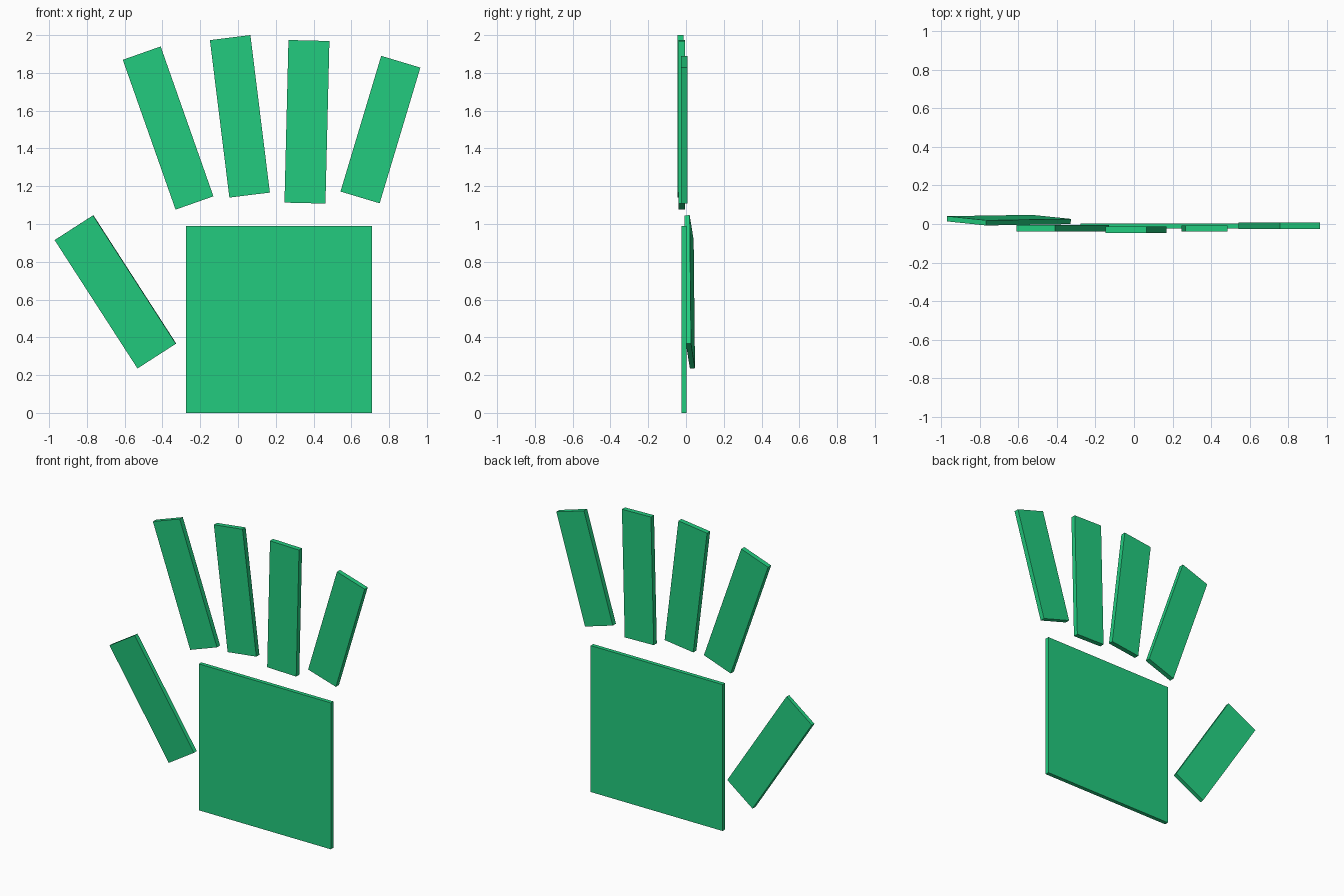
import bpy
from math import radians
from mathutils import Matrix, Vector

if "Cube" in bpy.data.objects:
    bpy.data.objects.remove(bpy.data.objects["Cube"])

green = bpy.data.materials.new("green")
green.diffuse_color = (0.016, 0.6, 0.21, 1)
green.use_nodes = True
green.node_tree.nodes["Principled BSDF"].inputs["Base Color"].default_value = green.diffuse_color


def slab(name, centre, size, lean=0, twist=0, pitch=0):
    """Flat box; lean tips its top to the right, twist turns its face."""
    bpy.ops.mesh.primitive_cube_add(size=1)
    ob = bpy.context.object
    ob.name = name
    rot = (Matrix.Rotation(radians(lean), 4, 'Y')
           @ Matrix.Rotation(radians(twist), 4, 'Z')
           @ Matrix.Rotation(radians(pitch), 4, 'X'))
    ob.data.transform(Matrix.Diagonal(Vector((*size, 1))))
    ob.matrix_world = Matrix.Translation(centre) @ rot
    ob.data.materials.append(green)
    return ob


# Palm
slab("palm", (0.217, -0.010, 0.495), (0.987, 0.027, 0.99))

# Four fingers fanned above the palm
slab("index_finger", (-0.370, -0.022, 1.508), (0.2125, 0.033, 0.841), lean=-19.4)
slab("middle_finger", (0.010, -0.029, 1.570), (0.216, 0.033, 0.84), lean=-7.05)
slab("ring_finger", (0.365, -0.023, 1.541), (0.217, 0.033, 0.861), lean=1.4)
slab("little_finger", (0.754, -0.009, 1.500), (0.2165, 0.033, 0.75), lean=16.7)

# Thumb, turned slightly out of the palm's plane
slab("thumb", (-0.649, 0.020, 0.641), (0.2425, 0.027, 0.809), lean=-32.8, twist=-5, pitch=0.5)
